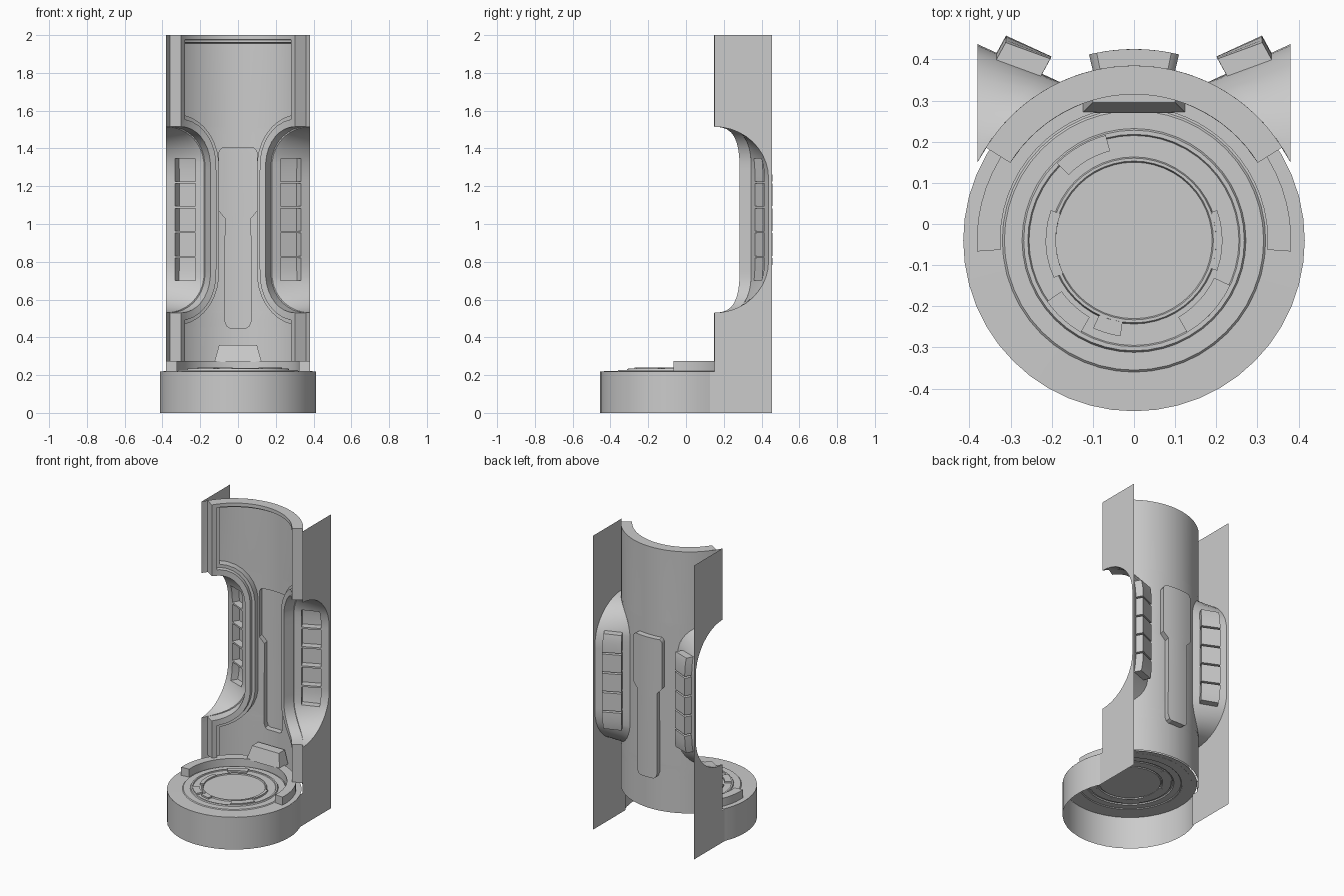
import bpy, bmesh
from math import sin, cos, asin, sqrt, pi, radians, hypot

if "Cube" in bpy.data.objects:
    bpy.data.objects.remove(bpy.data.objects["Cube"])

CY, R, MID = -0.04, 0.425, 1.0225      # cylinder axis, shell radius, waist height


def finish(name, bm, smooth=True, normals=True):
    if normals:
        bmesh.ops.recalc_face_normals(bm, faces=bm.faces)
    me = bpy.data.meshes.new(name)
    bm.to_mesh(me)
    bm.free()
    ob = bpy.data.objects.new(name, me)
    bpy.context.collection.objects.link(ob)
    if smooth:
        bpy.ops.object.select_all(action='DESELECT')
        ob.select_set(True)
        bpy.context.view_layer.objects.active = ob
        bpy.ops.object.shade_smooth_by_angle(angle=radians(30))
    return ob


def cyl(phi, r, z):
    """Point on the pod wall; phi is measured from the back."""
    return (r * sin(phi), CY + r * cos(phi), z)


def grid(bm, rows, closed=False):
    """Quad grid from rows of points; returns faces as [row][column]."""
    vs = [[bm.verts.new(p) for p in row] for row in rows]
    n = len(rows[0])
    return [[bm.faces.new((a[i], a[(i + 1) % n], b[(i + 1) % n], b[i]))
             for i in range(n if closed else n - 1)] for a, b in zip(vs, vs[1:])]


def recess(bm, faces, move):
    """Push a patch of faces away and wall its border."""
    fs = set(faces)
    new = {v: bm.verts.new(move(v.co)) for f in fs for v in f.verts}
    border = [tuple(e.verts) for e in {e for f in fs for e in f.edges}
              if sum(g in fs for g in e.link_faces) == 1]
    caps = [[new[v] for v in f.verts] for f in fs]
    bmesh.ops.delete(bm, geom=list(fs), context='FACES_ONLY')
    for c in caps:
        bm.faces.new(c)
    for a, b in border:
        bm.faces.new((a, b, new[b], new[a]))


def ring_block(bm, r0, r1, z0, z1, a0, a1, n):
    """Block swept along an arc, angles in degrees from +x."""
    rows = []
    for i in range(n + 1):
        a = radians(a0 + (a1 - a0) * i / n)
        rows.append([(r * cos(a), CY + r * sin(a), z)
                     for r, z in ((r0, z0), (r1, z0), (r1, z1), (r0, z1))])
    grid(bm, rows, True)
    bm.verts.ensure_lookup_table()
    bm.faces.new(bm.verts[-4:])
    k = len(bm.verts) - 4 * (n + 1)
    bm.faces.new(bm.verts[k:k + 4])


def fall(z, start):
    s = min(1, max(0, (abs(z - MID) - start) / (0.4925 - start)))
    return sqrt(max(0, 1 - s * s))


def edge_x(z):      # where the wall stops sideways
    return 0.38 - 0.20 * fall(z, 0.2875)


def edge_y(z):      # side panel cutout depth
    return 0.15 + 0.287 * fall(z, 0.22)


def lerp(points, z):
    for (z0, x0), (z1, x1) in zip(points, points[1:]):
        if z <= z1:
            return x0 + (x1 - x0) * max(0, z - z0) / (z1 - z0)
    return points[-1][1]


curve = [0.22 + 0.2725 * sin(i * pi / 20) for i in range(11)]
waist = sorted({round(MID + s * m, 4) for m in curve for s in (-1, 1)})

# Curved back wall with keyhole-shaped recess
pod = [(0.45, 0.045), (0.46, 0.06), (0.49, 0.07), (1.03, 0.067), (1.07, 0.1),
       (1.38, 0.1), (1.395, 0.092), (1.405, 0.08)]
zs = sorted(set([0.22, 2.0] + waist + [z for z, _ in pod]))
bm = bmesh.new()
rows = []
for z in zs:
    o, p = asin(edge_x(z) / R), asin(lerp(pod, z) / R)
    half = [p * i / 3 for i in range(3)] + [p + (o - p) * i / 12 for i in range(13)]
    rows.append([cyl(f, R, z) for f in [-f for f in half[:0:-1]] + half])
faces = grid(bm, rows)
patch = [f for i, row in enumerate(faces) if 0.449 < zs[i] < 1.40 for f in row[12:18]]
s = 0.465 / R
recess(bm, patch, lambda c: (c.x * s, CY + (c.y - CY) * s, c.z))
finish("back_wall", bm)

# Side panels with scooped cutouts, and slanted cheeks with five niches each
niches = [0.76 + 0.1315 * i for i in range(5)]
cz = sorted(set(waist + [n + d for n in niches for d in (-0.06, 0.06)]))
for side, sx in (("left", -1), ("right", 1)):
    bm = bmesh.new()
    prof = [(0.15, 0.22), (0.11, 0.22), (0.11, 0), (0.455, 0), (0.455, 2), (0.15, 2)]
    prof += [(edge_y(z), z) for z in reversed(waist)]
    bm.faces.new([bm.verts.new((sx * 0.38, y, z)) for y, z in prof])
    finish(side + "_side_panel", bm, False)

    bm = bmesh.new()
    rows = []
    for z in cz:
        x0 = edge_x(z)
        y0, y1 = CY + sqrt(R * R - x0 * x0), edge_y(z)
        rows.append([(sx * (x0 + (0.38 - x0) * t), y0 + (y1 - y0) * t, z)
                     for t in (0, 0.22, 0.77, 1)])
    faces = grid(bm, rows)
    for n in niches:
        patch = [row[1] for i, row in enumerate(faces)
                 if abs((cz[i] + cz[i + 1]) / 2 - n) < 0.06]
        recess(bm, patch, lambda c: (c.x - sx * 0.023, c.y + 0.042, c.z))
    finish(side + "_niche_cheek", bm)

# Stepped frame following the waisted opening
half = [(0.36, 0.27), (0.36, 0.5)]
half += [(edge_x(z) * 0.925 + 0.0085, z) for z in waist]
half += [(0.36, 1.545), (0.36, 2.0)]
path = [(R * asin(x / R), z) for x, z in half]
path += [(path[-1][0] * (1 - i / 14), 2.0) for i in range(1, 14)]
path += [(0, 2.0)] + [(-u, z) for u, z in reversed(path)]
norms = []
for i in range(len(path)):
    ns = []
    for a, b in ((i - 1, i), (i, i + 1)):
        if a >= 0 and b < len(path):
            du, dz = path[b][0] - path[a][0], path[b][1] - path[a][1]
            l = hypot(du, dz)
            ns.append((-dz / l, du / l))
    n1, n2 = ns[0], ns[-1]
    k = 1 + n1[0] * n2[0] + n1[1] * n2[1]
    n = ((n1[0] + n2[0]) / k, (n1[1] + n2[1]) / k)
    # the top bar faces downwards and is thinner than the posts
    norms.append((n[0], n[1] * 0.6 if path[i][1] > 1.99 else n[1]))
bm = bmesh.new()
rows = []
for d, r in ((0, R), (0, 0.355), (0.04, 0.355), (0.045, 0.38), (0.066, 0.38), (0.072, 0.424)):
    rows.append([cyl((u + n[0] * d) / R, r, z + n[1] * d)
                 for (u, z), n in zip(path, norms)])
grid(bm, rows)
finish("opening_frame", bm)

# Base skirt, open at the back
bm = bmesh.new()
arc = [radians(-203.7 + 227.4 * i / 24) for i in range(25)]
grid(bm, [[(0.415 * cos(a), CY + 0.415 * sin(a), z) for a in arc] for z in (0, 0.22)])
finish("base_skirt", bm)

# Turned floor disc
bm = bmesh.new()
lathe = [(0.415, 0.22), (0.32, 0.222), (0.315, 0.227), (0.272, 0.227), (0.268, 0.234),
         (0.258, 0.234), (0.255, 0.229), (0.203, 0.229), (0.2, 0.237), (0.193, 0.237),
         (0.19, 0.23)]
faces = grid(bm, [[(r * cos(i * pi / 24), CY + r * sin(i * pi / 24), z) for i in range(48)]
                  for r, z in lathe], True)
bm.verts.ensure_lookup_table()
bm.faces.new(bm.verts[-48:])
finish("floor_disc", bm)

# Raised collar around the back of the floor
bm = bmesh.new()
ring_block(bm, 0.325, 0.382, 0.22, 0.276, -4, 184, 32)
finish("floor_collar", bm)

# Small arc plates on the floor
bm = bmesh.new()
for r0, r1, a0, a1 in ((0.19, 0.215, 160, 205), (0.225, 0.265, 105, 135), (0.2, 0.235, 245, 262),
                       (0.215, 0.258, 215, 240), (0.215, 0.258, 300, 335), (0.2, 0.215, 340, 380)):
    ring_block(bm, r0, r1, 0.228, 0.24, a0, a1, 6)
finish("floor_plates", bm)

# Sloped foot block against the wall
bm = bmesh.new()
grid(bm, [[(-w, f, z), (w, f, z), (w, 0.36, z), (-w, 0.36, z)]
          for w, f, z in ((0.125, 0.27, 0.27), (0.1, 0.295, 0.36))], True)
bm.verts.ensure_lookup_table()
bm.faces.new(bm.verts[4:])
finish("foot_block", bm, False)
